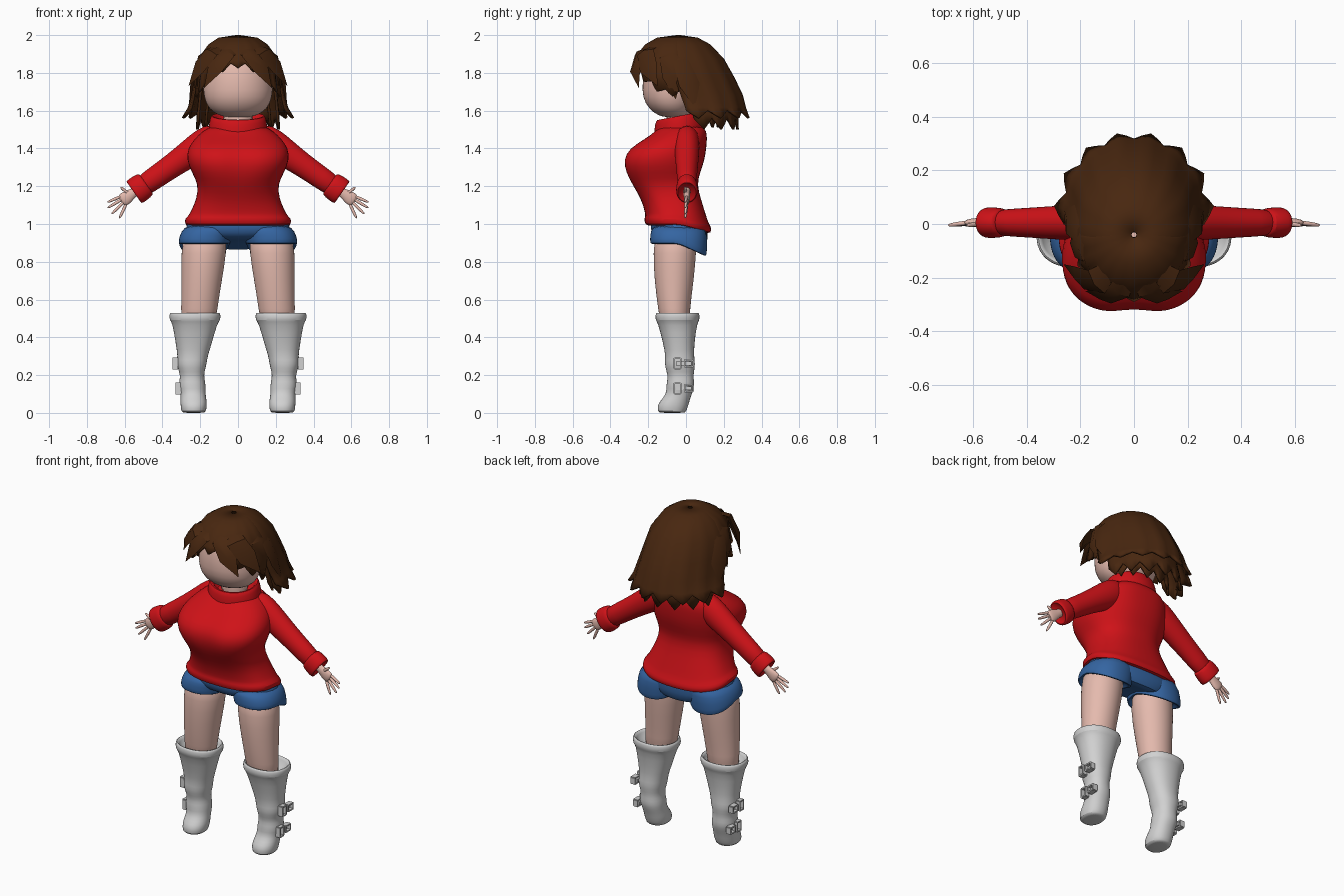
import bpy, bmesh
from math import sin, cos, pi, radians, exp, copysign
from mathutils import Vector, Matrix

cube = bpy.data.objects.get("Cube")
if cube:
    bpy.data.objects.remove(cube, do_unlink=True)


def material(name, r, g, b):
    m = bpy.data.materials.new(name)
    m.use_nodes = True
    m.diffuse_color = (r, g, b, 1)
    bsdf = next(n for n in m.node_tree.nodes if n.type == 'BSDF_PRINCIPLED')
    bsdf.inputs["Base Color"].default_value = (r, g, b, 1)
    bsdf.inputs["Roughness"].default_value = 0.8
    return m


RED = material("red_knit", .62, .006, .009)
SKIN = material("skin", .78, .49, .42)
BLUE = material("blue_denim", .035, .13, .36)
BROWN = material("brown_hair", .065, .02, .005)
GREY = material("pale_grey_leather", .64, .64, .64)


def finish(name, bm, mat, sub=0, thick=0, angle=40):
    bmesh.ops.remove_doubles(bm, verts=bm.verts, dist=1e-5)
    bmesh.ops.recalc_face_normals(bm, faces=bm.faces)
    me = bpy.data.meshes.new(name)
    bm.to_mesh(me)
    bm.free()
    me.materials.append(mat)
    ob = bpy.data.objects.new(name, me)
    bpy.context.collection.objects.link(ob)
    bpy.ops.object.select_all(action='DESELECT')
    ob.select_set(True)
    bpy.context.view_layer.objects.active = ob
    bpy.ops.object.shade_smooth_by_angle(angle=radians(angle))
    if thick:
        m = ob.modifiers.new("Thickness", 'SOLIDIFY')
        m.thickness, m.offset = thick, 0
    if sub:
        m = ob.modifiers.new("Smooth", 'SUBSURF')
        m.levels = m.render_levels = sub
    return ob


def bridge(bm, rows, closed=True):
    for lo, hi in zip(rows, rows[1:]):
        n = len(lo)
        for i in range(n if closed else n - 1):
            j = (i + 1) % n
            bm.faces.new((lo[i], lo[j], hi[j], hi[i]))


def loft(name, rings, mat, n=24, frame=None, side=1, power=2, warp=None, sub=1):
    """Rings are (height, centre x, half width, front y, back y)."""
    bm = bmesh.new()
    rows = []
    for z, cx, rx, yf, yb in rings:
        row = []
        for i in range(n):
            c, s = cos(2 * pi * i / n), sin(2 * pi * i / n)
            x = cx + rx * copysign(abs(c) ** (2 / power), c)
            y = (yf + yb) / 2 + (yb - yf) / 2 * copysign(abs(s) ** (2 / power), s)
            v = Vector((x, y, z))
            if warp:
                v = warp(v)
            if frame:
                v = frame @ v
            v.x *= side
            row.append(bm.verts.new(v))
        rows.append(row)
    bridge(bm, rows)
    bm.faces.new(rows[0])
    bm.faces.new(rows[-1])
    return finish(name, bm, mat, sub, angle=60)


def aim(start, direction):
    """Frame whose z axis runs along a direction in the x-z plane."""
    d = Vector(direction).normalized()
    return Matrix.Translation(start) @ Vector((0, 0, 1)).rotation_difference(d).to_matrix().to_4x4()


# Sweater body with bust, narrower back and hem dropping behind
def body_shape(v):
    bust = exp(-((v.z - 1.34) / .11) ** 2)
    if v.y > -.1:
        v.x *= 1 - .8 * bust * (v.y + .1)
    else:
        v.y += .025 * bust * exp(-(v.x / .07) ** 2)
    if v.z < 1.1:
        v.z -= .045 * max(0, v.y + .03) / .16 * min(1, (1.1 - v.z) / .06)
    return v


torso = [(.99, .25, -.19, .1), (.995, .282, -.218, .135), (1.03, .284, -.222, .135),
         (1.042, .264, -.215, .12), (1.07, .25, -.22, .105), (1.13, .22, -.237, .08),
         (1.21, .21, -.29, .058), (1.27, .245, -.328, .075), (1.34, .275, -.345, .1),
         (1.40, .268, -.312, .108), (1.45, .235, -.225, .112), (1.49, .19, -.165, .11),
         (1.53, .13, -.13, .085)]
loft("sweater_body", [(z, 0, rx, f, b) for z, rx, f, b in torso], RED, 32, power=2.5, warp=body_shape)


# Folded roll collar, higher behind
def collar_tilt(v):
    v.z += .025 * (v.y + .035) / .13
    return v


loft("roll_collar", [(1.47, 0, .13, -.14, .07), (1.475, 0, .156, -.168, .1), (1.51, 0, .158, -.17, .1),
                     (1.555, 0, .15, -.165, .09), (1.577, 0, .142, -.155, .08),
                     (1.572, 0, .122, -.135, .06), (1.51, 0, .11, -.12, .05)], RED, warp=collar_tilt)
loft("neck", [(1.45, 0, .085, -.11, .04), (1.65, 0, .085, -.11, .04)], SKIN)

# Head
loft("head", [(1.565, 0, .06, -.11, .0), (1.575, 0, .105, -.15, .02), (1.61, 0, .158, -.198, .05),
              (1.67, 0, .184, -.233, .08), (1.75, 0, .187, -.232, .1), (1.84, 0, .175, -.222, .1),
              (1.91, 0, .13, -.17, .06), (1.94, 0, .06, -.1, .0)], SKIN)


# Shorts
def shorts_tilt(v):
    if v.z < .98:
        v.z -= .06 * max(0, v.y + .04) / .13 * min(1, (.98 - v.z) / .06)
    return v


loft("shorts_seat", [(1.04, 0, .23, -.18, .09), (1.0, 0, .275, -.19, .112), (.95, 0, .29, -.185, .118),
                     (.92, 0, .2, -.15, .1), (.915, 0, .1, -.1, .06)], BLUE, power=2.3, warp=shorts_tilt)

arm_dir = (.82, 0, -.57)
arm = aim((.176, .005, 1.428), arm_dir)
fingers = [(.622, 1.195), (.692, 1.115), (.69, 1.085), (.67, 1.052), (.628, 1.03)]

for side, tag in ((1, "left"), (-1, "right")):
    loft(tag + "_shorts_leg", [(1.0, .145, .125, -.175, .1), (.96, .165, .138, -.188, .115),
                               (.92, .178, .138, -.192, .112), (.895, .178, .136, -.19, .108),
                               (.893, .178, .122, -.175, .09), (.93, .178, .11, -.16, .07)],
         BLUE, side=side, power=2.3, warp=shorts_tilt)
    loft(tag + "_leg", [(.97, .175, .115, -.165, .06), (.85, .18, .121, -.175, .055), (.7, .193, .108, -.168, .042),
                        (.55, .205, .096, -.148, .02), (.42, .215, .09, -.13, .02)], SKIN, side=side)
    # Slouched tall boots with a turned rim
    loft(tag + "_boot", [(0, .235, .05, -.135, -.01), (.004, .235, .066, -.15, .0), (.045, .234, .071, -.152, .015),
                         (.075, .236, .068, -.125, .022), (.11, .238, .066, -.102, .035), (.145, .243, .073, -.106, .046),
                         (.185, .243, .064, -.096, .04), (.215, .244, .066, -.102, .042), (.26, .246, .081, -.115, .05),
                         (.3, .24, .079, -.108, .042), (.37, .234, .097, -.122, .045), (.48, .228, .12, -.15, .06),
                         (.488, .228, .136, -.163, .073), (.522, .228, .137, -.163, .073), (.532, .228, .13, -.156, .066),
                         (.525, .228, .115, -.142, .052), (.46, .222, .1, -.13, .035)],
         GREY, side=side, power=2.2)
    # Buckle frames and strap loops on the outer side of each boot
    for level, out in ((.262, .332), (.13, .315)):
        bm = bmesh.new()
        for y, w, h in ((-.045, .034, .056), (.015, .045, .036)):
            for dy, dz, sy, sz in ((w / 2, 0, .008, h), (-w / 2, 0, .008, h), (0, h / 2, w, .008), (0, -h / 2, w, .008)):
                mx = Matrix.Translation((side * out, y + dy, level + dz)) @ Matrix.Diagonal((.03, sy, sz, 1))
                bmesh.ops.create_cube(bm, size=1, matrix=mx)
        mx = Matrix.Translation((side * (out - .012), -.012, level)) @ Matrix.Diagonal((.02, .08, .02, 1))
        bmesh.ops.create_cube(bm, size=1, matrix=mx)
        finish(tag + "_boot_buckle", bm, GREY)
    # Sleeve, cuff and hand
    sleeve = [(-.1, .07, .06), (0, .085, .068), (.08, .076, .066), (.2, .064, .06), (.33, .06, .052), (.42, .058, .05)]
    loft(tag + "_sleeve", [(s, 0, r, -w, w) for s, r, w in sleeve], RED, 20, arm, side)
    cuff = [(.375, .056, .045), (.38, .07, .054), (.42, .074, .058), (.452, .074, .058), (.462, .066, .052), (.44, .04, .03)]
    loft(tag + "_cuff", [(s, 0, r, -w, w) for s, r, w in cuff], RED, 20, arm, side)
    palm = [(.4, .024, .02), (.465, .024, .018), (.495, .036, .018), (.525, .038, .016), (.54, .028, .01)]
    loft(tag + "_palm", [(s, 0, r, -w, w) for s, r, w in palm], SKIN, 12, arm, side)
    for i, (x, z) in enumerate(fingers):
        k = (i - 2.5) * .016
        root = Vector((.605 - .57 * k, .005, 1.127 - .82 * k)) if i else Vector((.578, .0, 1.16))
        d = Vector((x, -.005, z)) - root
        n = d.length
        loft(tag + "_finger", [(-.01, 0, .009, -.009, .009), (n * .5, 0, .0095, -.0095, .0095),
                               (n * .9, 0, .007, -.007, .007), (n, 0, .003, -.003, .003)], SKIN, 8, aim(root, d), side)


# Hair shells: rows of (height, half width, half depth, centre y); the last row is the tips
def hair_shell(name, start, end, clumps, rows, drop=0):
    bm = bmesh.new()
    cols = clumps * 4
    grid = []
    for r, row in enumerate(rows):
        line = []
        for i in range(cols + 1):
            a = radians(start + (end - start) * i / cols)
            k = (0, .5, 1, .5)[i % 4]
            z, rx, ry, y0 = row
            if r == len(rows) - 1:
                z, rx, ry, y0 = (p + (q - p) * (.25 + .75 * k) for p, q in zip(rows[-2], row))
            grow = 1 + .05 * k * r / len(rows)
            z -= drop * abs(cos(a)) ** 2 * max(0, r - len(rows) + 3) / 2
            line.append(bm.verts.new((rx * grow * cos(a), y0 + ry * grow * sin(a), z)))
        grid.append(line)
    bridge(bm, grid, False)
    return finish(name, bm, BROWN, thick=.014, angle=35)


hair_shell("back_hair", -8, 188, 8, [
    (1.993, .01, .01, -.04), (1.98, .1, .1, -.04), (1.945, .15, .165, -.04), (1.87, .2, .235, -.04),
    (1.77, .22, .27, -.02), (1.68, .235, .28, .012), (1.615, .25, .272, .035), (1.56, .28, .28, .045)])
hair_shell("under_hair", -5, 185, 7, [
    (1.8, .18, .21, -.02), (1.68, .2, .22, .03), (1.58, .21, .21, .055), (1.5, .21, .2, .065)])
hair_shell("nape_hair", 0, 180, 6, [
    (1.78, .15, .15, -.01), (1.65, .16, .14, .03), (1.59, .165, .125, .05), (1.51, .17, .11, .06)])
hair_shell("front_hair", 172, 368, 9, [
    (1.993, .01, .01, -.04), (1.98, .1, .1, -.05), (1.945, .15, .15, -.06), (1.89, .188, .19, -.06),
    (1.865, .2, .2, -.06), (1.825, .215, .215, -.06)], .15)


# Separate tapered locks framing the face
def lock(name, path, widths, side):
    bm = bmesh.new()
    pts = [Vector((x * side, y, z)) for x, y, z in path]
    rows = []
    for i, p in enumerate(pts):
        t = (pts[min(i + 1, len(pts) - 1)] - pts[max(i - 1, 0)]).normalized()
        out = (p - Vector((0, -.06, 1.76))).normalized()
        across = t.cross(out).normalized() * widths[i]
        lift = out * widths[i] * .3
        rows.append([bm.verts.new(q) for q in (p + across, p + lift, p - across, p - lift)])
    bridge(bm, rows)
    bm.faces.new(rows[0])
    finish(name, bm, BROWN, angle=35)


LOCKS = {
    "inner_bang": ([(.0, -.15, 1.955), (.055, -.25, 1.905), (.12, -.268, 1.83), (.18, -.25, 1.72)], (.02, .045, .05, .0)),
    "outer_bang": ([(.02, -.12, 1.965), (.14, -.215, 1.91), (.205, -.2, 1.83), (.262, -.15, 1.73)], (.02, .055, .055, .0)),
    "temple_lock": ([(.1, -.06, 1.965), (.195, -.08, 1.88), (.222, -.07, 1.78), (.215, -.055, 1.66)], (.03, .06, .055, .0)),
    "side_lock": ([(.1, -.02, 1.965), (.2, -.01, 1.86), (.235, .02, 1.74), (.262, .06, 1.6)], (.03, .06, .06, .0)),
}
for side, tag in ((1, "left_"), (-1, "right_")):
    for name, (path, widths) in LOCKS.items():
        lock(tag + name, path, widths, side)
